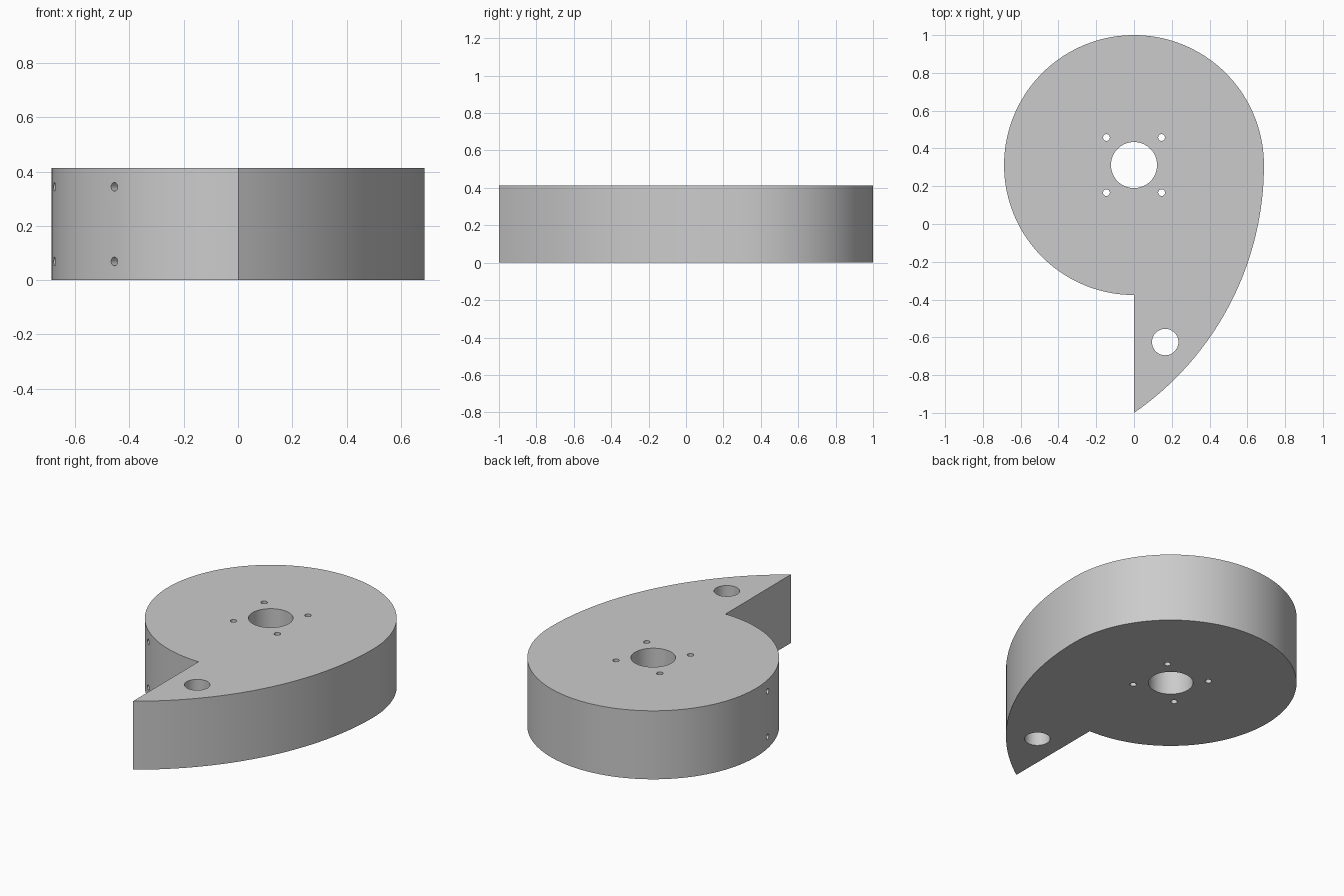
import bpy, bmesh
from math import sin, cos, radians, atan2, hypot
from mathutils import Matrix, Vector

if "Cube" in bpy.data.objects:
    bpy.data.objects.remove(bpy.data.objects["Cube"])

HEIGHT = 0.413
RADIUS = 0.688
CENTRE = Vector((0, 1 - RADIUS, 0))
TIP_DROP = CENTRE.y + 1
# Radius of the tail arc: tangent to the disc side and ending at the tip
TAIL_RADIUS = (RADIUS ** 2 + TIP_DROP ** 2) / (2 * RADIUS)

grey = bpy.data.materials.new("plain grey")
grey.use_nodes = True
colour = (0.6, 0.6, 0.6, 1)
grey.diffuse_color = colour
grey.node_tree.nodes["Principled BSDF"].inputs["Base Color"].default_value = colour


def arc(cx, cy, r, start, end, steps):
    """Points along a circular arc, angles in radians."""
    angles = [start + (end - start) * i / steps for i in range(steps + 1)]
    return [(cx + r * cos(a), cy + r * sin(a), 0) for a in angles]


def make_object(name, bm):
    mesh = bpy.data.meshes.new(name)
    bmesh.ops.recalc_face_normals(bm, faces=bm.faces)
    bm.to_mesh(mesh)
    bm.free()
    obj = bpy.data.objects.new(name, mesh)
    bpy.context.collection.objects.link(obj)
    mesh.materials.append(grey)
    return obj


# Body: a disc that sweeps out into a pointed tail
tail_start = atan2(-TIP_DROP, TAIL_RADIUS - RADIUS)
outline = arc(RADIUS - TAIL_RADIUS, CENTRE.y, TAIL_RADIUS, tail_start, 0, 40)
outline += arc(0, CENTRE.y, RADIUS, 0, radians(270), 108)[1:]
bm = bmesh.new()
base = bm.faces.new([bm.verts.new(p) for p in outline])
walls = bmesh.ops.extrude_face_region(bm, geom=[base])
top_verts = [v for v in walls["geom"] if isinstance(v, bmesh.types.BMVert)]
bmesh.ops.translate(bm, vec=(0, 0, HEIGHT), verts=top_verts)
body = make_object("cam_body", bm)

# Drills for all holes
drills = bmesh.new()


def drill(position, radius, depth, segments, rotation=Matrix()):
    bmesh.ops.create_cone(drills, cap_ends=True, segments=segments,
                          radius1=radius, radius2=radius, depth=depth,
                          matrix=Matrix.Translation(position) @ rotation)


mid = Vector((0, 0, HEIGHT / 2))
drill(CENTRE + mid, 0.122, 1, 64)                       # shaft bore
drill(Vector((0.165, -0.625, 0)) + mid, 0.07, 1, 48)    # tail hole
for sx in (-1, 1):                                      # hub bolt holes
    for sy in (-1, 1):
        drill(CENTRE + mid + Vector((sx, sy, 0)) * 0.146, 0.018, 1, 24)
for angle in (190.3, 228.5):                            # blind rim holes
    a = radians(angle)
    for z in (0.069, 0.344):
        turn = Matrix.Rotation(a, 4, "Z") @ Matrix.Rotation(radians(90), 4, "Y")
        spot = CENTRE + Vector((cos(a), sin(a), 0)) * RADIUS + Vector((0, 0, z))
        drill(spot, 0.016, 0.3, 24, turn)
cutter = make_object("hole_cutter", drills)
cutter.hide_render = True

# Cut the holes, then smooth the curved walls
cut = body.modifiers.new("holes", "BOOLEAN")
cut.operation = "DIFFERENCE"
cut.solver = "EXACT"
cut.object = cutter
bpy.ops.object.select_all(action="DESELECT")
body.select_set(True)
bpy.context.view_layer.objects.active = body
bpy.ops.object.modifier_apply(modifier=cut.name)
bpy.data.objects.remove(cutter)
bpy.ops.object.shade_smooth_by_angle(angle=radians(30))
